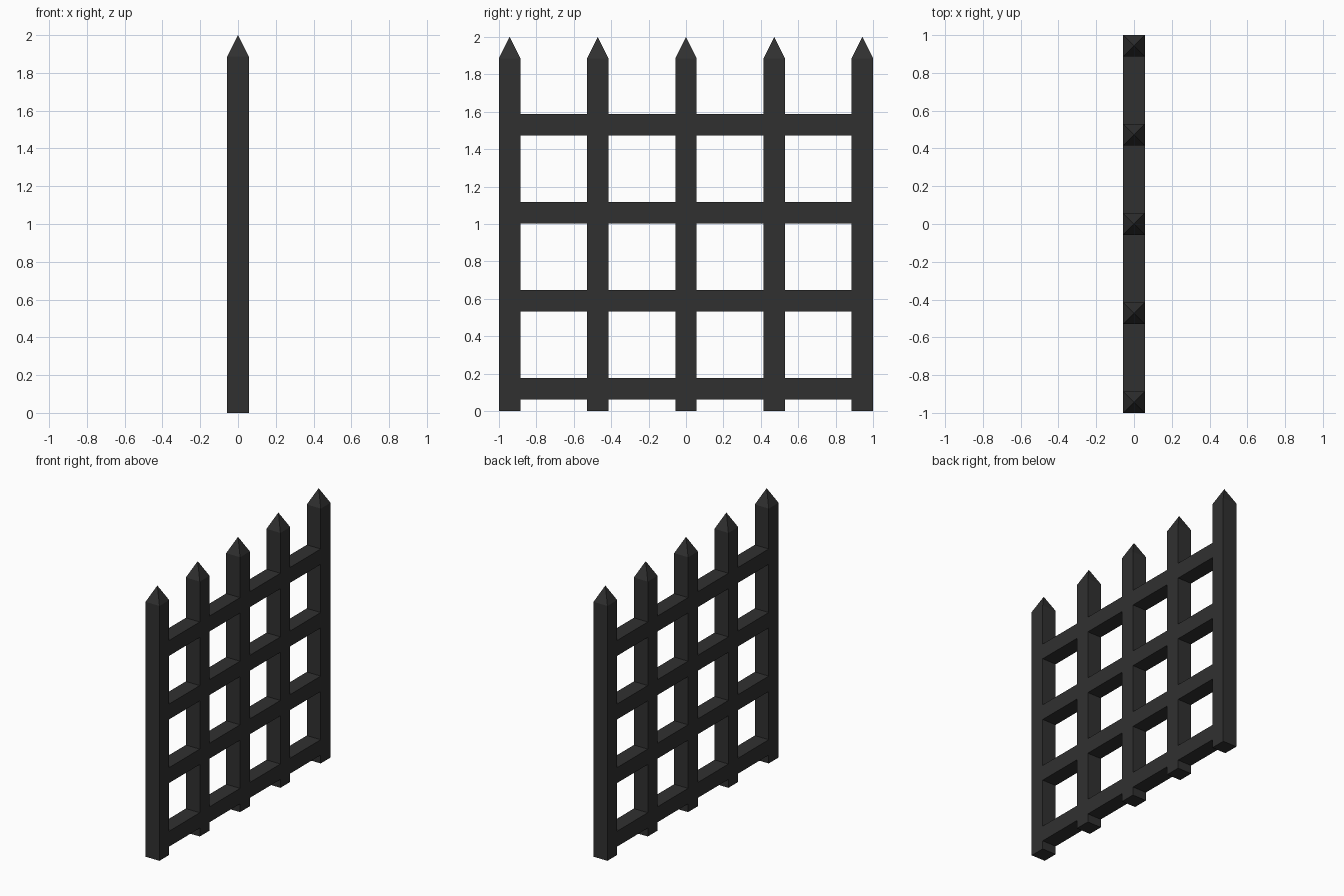
import bpy, bmesh

if "Cube" in bpy.data.objects:
    bpy.data.objects.remove(bpy.data.objects["Cube"])

W = 0.114          # bar thickness
H = W / 2
STEP = 0.4715      # spacing of bars and rails
SHOULDER = 1.886   # where the spike starts

iron = bpy.data.materials.new("dark iron")
iron.diffuse_color = (0.03, 0.03, 0.03, 1)
iron.use_nodes = True
iron.node_tree.nodes["Principled BSDF"].inputs["Base Color"].default_value = iron.diffuse_color


def finish(name, bm):
    bmesh.ops.recalc_face_normals(bm, faces=bm.faces)
    me = bpy.data.meshes.new(name)
    bm.to_mesh(me)
    bm.free()
    me.materials.append(iron)
    ob = bpy.data.objects.new(name, me)
    bpy.context.collection.objects.link(ob)


def ring(bm, y, z):
    return [bm.verts.new((sx * H, y + sy * H, z))
            for sx, sy in ((-1, -1), (1, -1), (1, 1), (-1, 1))]


# Upright square bars with pyramid spikes
ys = [(i - 2) * STEP for i in range(5)]
for i, y in enumerate(ys):
    bm = bmesh.new()
    low, high = ring(bm, y, 0), ring(bm, y, SHOULDER)
    tip = bm.verts.new((0, y, 2))
    bm.faces.new(low)
    for k in range(4):
        n = (k + 1) % 4
        bm.faces.new((low[k], low[n], high[n], high[k]))
        bm.faces.new((high[k], high[n], tip))
    finish(f"upright_bar_{i + 1}", bm)

# Cross rails, flush with the bars, filling each gap between them
for r in range(4):
    z = 0.119 + r * 0.4705
    bm = bmesh.new()
    for a, b in zip(ys, ys[1:]):
        cube = bmesh.ops.create_cube(bm, size=1)["verts"]
        bmesh.ops.scale(bm, vec=(W, b - a - W, W), verts=cube)
        bmesh.ops.translate(bm, vec=(0, (a + b) / 2, z), verts=cube)
    finish(f"cross_rail_{r + 1}", bm)
